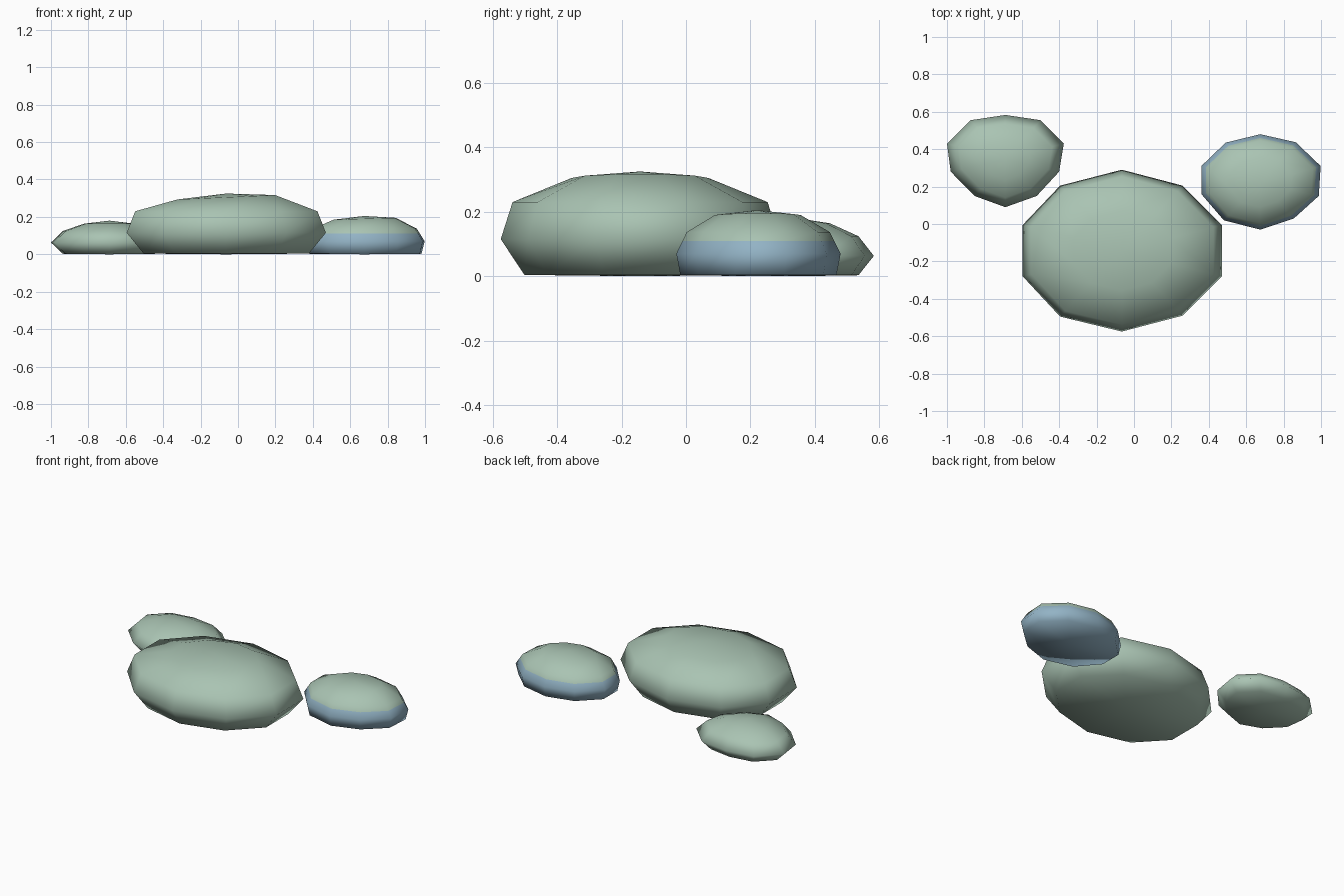
import bpy, bmesh

if "Cube" in bpy.data.objects:
    bpy.data.objects.remove(bpy.data.objects["Cube"])


def flat_colour(name, rgb):
    mat = bpy.data.materials.new(name)
    mat.diffuse_color = (*rgb, 1.0)
    mat.use_nodes = True
    mat.node_tree.nodes["Principled BSDF"].inputs["Base Color"].default_value = mat.diffuse_color
    return mat


SAGE = flat_colour("sage green", (0.40, 0.55, 0.45))
BLUE = flat_colour("slate blue", (0.29, 0.45, 0.56))


def stone(name, outline, centre, rings, top, tilt=0.0, band=None):
    """Rounded pebble: scaled copies of the outline, capped by two centre points.
    rings = (scale, height) from bottom to top; band = height of a blue lower part."""
    cx, cy = centre
    bm = bmesh.new()
    loops = []
    for k, (s, z) in enumerate(rings):
        slope = tilt if k == len(rings) - 1 else 0.0
        loops.append([bm.verts.new((cx + (x - cx) * s, cy + (y - cy) * s,
                                    z + slope * (x - cx) * s)) for x, y in outline])
    n = len(outline)
    bottom = bm.verts.new((cx, cy, 0.0))
    peak = bm.verts.new((cx, cy, top))
    for i in range(n):
        j = (i + 1) % n
        for low, high in zip(loops, loops[1:]):
            bm.faces.new((low[i], low[j], high[j], high[i]))
        bm.faces.new((loops[0][j], loops[0][i], bottom))
        bm.faces.new((loops[-1][i], loops[-1][j], peak))
    # Cut the colour border into the surface
    if band:
        bmesh.ops.bisect_plane(bm, geom=bm.verts[:] + bm.edges[:] + bm.faces[:],
                               plane_co=(0, 0, band), plane_no=(0, 0, 1))
    bmesh.ops.recalc_face_normals(bm, faces=bm.faces[:])
    for f in bm.faces:
        f.smooth = True
        if band and f.calc_center_median().z < band:
            f.material_index = 1
    mesh = bpy.data.meshes.new(name)
    bm.to_mesh(mesh)
    bm.free()
    mesh.materials.append(SAGE)
    if band:
        mesh.materials.append(BLUE)
    obj = bpy.data.objects.new(name, mesh)
    bpy.context.collection.objects.link(obj)


# Large middle stone
stone("large_stone",
      [(0.47, -0.005), (0.26, 0.205), (-0.065, 0.29), (-0.395, 0.205), (-0.595, -0.005),
       (-0.595, -0.28), (-0.395, -0.495), (-0.065, -0.575), (0.26, -0.49), (0.47, -0.28)],
      (-0.063, -0.143),
      [(0.83, 0.004), (1.0, 0.115), (0.915, 0.23), (0.49, 0.305)], 0.325, 0.045)

# Small stone at the back left
stone("left_stone",
      [(-0.375, 0.43), (-0.50, 0.555), (-0.688, 0.583), (-0.873, 0.555), (-1.0, 0.43),
       (-0.98, 0.28), (-0.853, 0.15), (-0.688, 0.09), (-0.52, 0.15), (-0.40, 0.28)],
      (-0.688, 0.345),
      [(0.80, 0.003), (1.0, 0.063), (0.80, 0.124), (0.43, 0.164)], 0.18)

# Small stone at the right with a blue lower band
stone("right_stone",
      [(0.998, 0.31), (0.865, 0.437), (0.675, 0.48), (0.49, 0.435), (0.36, 0.31),
       (0.36, 0.16), (0.48, 0.02), (0.675, -0.03), (0.855, 0.03), (0.988, 0.15)],
      (0.675, 0.22),
      [(0.95, 0.003), (1.0, 0.07), (0.87, 0.137), (0.52, 0.19)], 0.205, 0.03, band=0.11)
